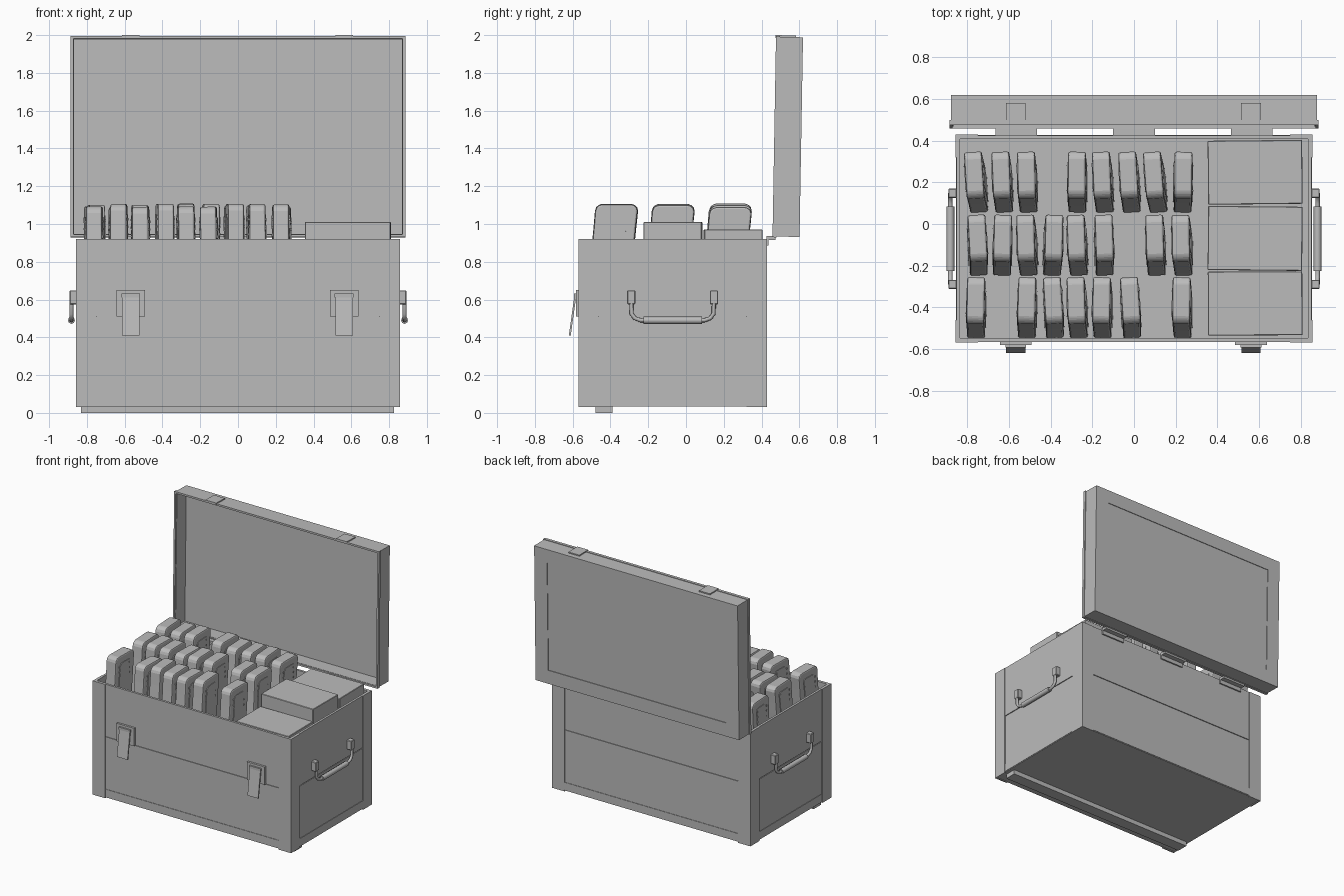
import bpy, bmesh, math, random
from mathutils import Matrix, Vector

if "Cube" in bpy.data.objects:
    bpy.data.objects.remove(bpy.data.objects["Cube"])

random.seed(4)
grey = bpy.data.materials.new("plain grey")
grey.diffuse_color = (0.5, 0.5, 0.5, 1)
grey.use_nodes = True
grey.node_tree.nodes["Principled BSDF"].inputs["Base Color"].default_value = grey.diffuse_color


def finish(name, bm, bevel=0, segs=1):
    bmesh.ops.recalc_face_normals(bm, faces=bm.faces)
    me = bpy.data.meshes.new(name)
    bm.to_mesh(me)
    bm.free()
    me.materials.append(grey)
    ob = bpy.data.objects.new(name, me)
    bpy.context.collection.objects.link(ob)
    if bevel:
        m = ob.modifiers.new("bevel", 'BEVEL')
        m.width, m.segments, m.limit_method = bevel, segs, 'ANGLE'
    return ob


def add_box(bm, x, y, z, mat=None):
    c = Vector(((x[0] + x[1]) / 2, (y[0] + y[1]) / 2, (z[0] + z[1]) / 2))
    s = Matrix.Diagonal((x[1] - x[0], y[1] - y[0], z[1] - z[0], 1))
    m = Matrix.Translation(c) @ s
    bmesh.ops.create_cube(bm, size=1, matrix=mat @ m if mat else m)


def box(name, x, y, z, bevel=0, mat=None):
    bm = bmesh.new()
    add_box(bm, x, y, z, mat)
    return finish(name, bm, bevel)


def rod(name, pts, r, sides=10):
    cu = bpy.data.curves.new(name, 'CURVE')
    cu.dimensions = '3D'
    cu.bevel_depth, cu.bevel_resolution, cu.use_fill_caps = r, 2, True
    sp = cu.splines.new('POLY')
    sp.points.add(len(pts) - 1)
    for p, co in zip(sp.points, pts):
        p.co = (*co, 1)
    cu.materials.append(grey)
    ob = bpy.data.objects.new(name, cu)
    bpy.context.collection.objects.link(ob)
    return ob


X, Y0, Y1 = 0.858, -0.57, 0.43
DECK = 0.45

# crate walls, made of two planks per side, plus floor and inner deck
G = 0.006
for name, z0, z1, g in (("lower_planks", 0.10, 0.508, G), ("upper_planks", 0.514, 0.92, G * 0.7),
                        ("bottom_rail", 0.04, 0.10, G * 0.4), ("plank_seam", 0.506, 0.516, 0.011)):
    bm = bmesh.new()
    for s in (-1, 1):
        xs = sorted((s * (X - g), s * (X - 0.022)))
        add_box(bm, xs, (Y0 + g, Y1 - g), (z0, z1))
    add_box(bm, (-X + .022, X - .022), (Y0 + g, Y0 + 0.022), (z0, z1))
    add_box(bm, (-X + .022, X - .022), (Y1 - 0.022, Y1 - g), (z0, z1))
    finish(name, bm)
box("crate_floor", (-X + .006, X - .006), (Y0 + .006, Y1 - .006), (0.035, 0.06))
box("inner_deck", (-X + .02, X - .02), (Y0 + .02, Y1 - .02), (DECK - .02, DECK))
box("front_skid", (-0.83, 0.825), (-0.48, -0.39), (0, 0.04))

# corner posts, L-shaped
bm = bmesh.new()
for sx in (-1, 1):
    for y, d in ((Y0, 1), (Y1, -1)):
        xs = sorted((sx * X, sx * 0.75))
        add_box(bm, xs, sorted((y, y + d * 0.012)), (0.03, 0.92))
        xs = sorted((sx * X, sx * (X - 0.012)))
        add_box(bm, xs, sorted((y + d * 0.012, y + d * 0.11)), (0.03, 0.92))
finish("corner_posts", bm)

# lid standing open, tilted slightly back
tilt = Matrix.Translation((0, 0.458, 0.93)) @ Matrix.Rotation(math.radians(-1.0), 4, 'X')
H = 1.065
bm = bmesh.new()
add_box(bm, (-.88, .88), (0.125, 0.138), (0.004, H - .004), tilt)
for s in (-1, 1):
    add_box(bm, sorted((s * .88, s * .868)), (0.01, 0.125), (0.004, H - .004), tilt)
add_box(bm, (-.868, .868), (0.01, 0.125), (0.004, 0.016), tilt)
add_box(bm, (-.868, .868), (0.01, 0.125), (H - .016, H - .004), tilt)
finish("lid", bm)

# lid rim band around the opening and raised border on the lid's back
bm = bmesh.new()
for s in (-1, 1):
    add_box(bm, sorted((s * .886, s * .872)), (0, 0.022), (0, H), tilt)
    add_box(bm, sorted((s * .88, s * .77)), (0.138, 0.143), (0.004, H - .004), tilt)
for z0, z1, w0, w1 in ((0, .014, 0, .11), (H - .014, H, H - .11, H - .004)):
    add_box(bm, (-.872, .872), (0, 0.022), (z0, z1), tilt)
    add_box(bm, (-.77, .77), (0.138, 0.143), (max(w0, .004), w1), tilt)
finish("lid_borders", bm)

# hinges between lid and crate
for i, x in enumerate((-0.565, 0, 0.565)):
    box("hinge_%d" % i, (x - .1, x + .1), (0.425, 0.475), (0.915, 0.937))
    box("hinge_leaf_%d" % i, (x - .1, x + .1), (0.425, 0.437), (0.885, 0.92))

# latches: catch plate on the lid, plate and hanging tab on the crate
for side, x in (("left", -0.568), ("right", 0.562)):
    box(side + "_lid_catch", (x - .047, x + .047), (-.002, 0.105), (H - .01, H + .005), 0, tilt)
    box(side + "_latch_plate", (x - .076, x + .076), (-0.582, -0.56), (0.51, 0.65))
    swing = Matrix.Translation((x, -0.585, 0.625)) @ Matrix.Rotation(math.radians(-8), 4, 'X')
    box(side + "_latch_tab", (-.046, .046), (-.005, .005), (-.218, 0), 0, swing)
    box(side + "_latch_pivot", (x - .05, x + .05), (-0.594, -0.58), (0.612, 0.632))

# side carrying handles
for side, s in (("left", -1), ("right", 1)):
    for i, y in enumerate((-0.29, 0.148)):
        box("%s_handle_bracket_%d" % (side, i), sorted((s * .85, s * .892)),
            (y - .022, y + .022), (0.575, 0.648), 0.004)
    h = s * 0.882
    rod(side + "_handle_bail", [(h, -.29, .60), (h, -.288, .525), (h, -.272, .502), (h, -.24, .49),
                                (h, .098, .49), (h, .13, .502), (h, .146, .525), (h, .148, .60)], 0.011)
    rod(side + "_handle_grip", [(h, -.225, .49), (h, .085, .49)], 0.019)

# stacked cartons at the right
for name, y0, y1, top, a in (("front_carton", -.535, -.228, .915, .3), ("middle_carton", -.223, .085, 1.01, -.6),
                             ("back_carton", .095, .402, .97, .6)):
    turn = Matrix.Translation((.582, (y0 + y1) / 2, 0)) @ Matrix.Rotation(math.radians(a), 4, 'Z')
    d = (y1 - y0) / 2
    box(name, (-.227, .227), (-d, d), (DECK, top), 0.003, turn)


# curved upright case: side profile extruded in x
def add_profile(bm, half, front, back, top, round_r):
    def off(z):
        return -0.07 * max(0, (1.10 - z) / 0.65) ** 1.2
    zs = [DECK + (top - round_r - DECK) * i / 7 for i in range(8)]
    pts = [(front + off(z), z) for z in zs]
    for cx, a0 in ((front + round_r, 180), (back - round_r, 90)):
        for k in range(1 if cx < 0 else 0, 4):
            a = math.radians(a0 - 30 * k)
            pts.append((cx + round_r * math.cos(a), top - round_r + round_r * math.sin(a)))
    pts += [(back + off(z), z) for z in reversed(zs[:-1])]
    f = bm.faces.new([bm.verts.new((-half, y, z)) for y, z in pts])
    r = bmesh.ops.extrude_face_region(bm, geom=[f])
    bmesh.ops.translate(bm, vec=(2 * half, 0, 0),
                        verts=[v for v in r["geom"] if isinstance(v, bmesh.types.BMVert)])


# rows of cases with small random turns, some slots empty
slots = (-.755, -.63, -.51, -.39, -.27, -.147, -.02, .105, .235)
rows = (("front", -.368, (1, 7)), ("middle", -.068, (6,)), ("back", .235, (3,)))
for row, y, empty in rows:
    for i, x in enumerate(slots):
        if i in empty:
            continue
        bm = bmesh.new()
        add_profile(bm, 0.043, -0.11, 0.112, 1.10, 0.035)
        body = finish("%s_case_%d" % (row, i), bm, 0.01, 2)
        bm = bmesh.new()
        add_profile(bm, 0.047, -0.06, 0.06, 1.045, 0.02)
        # small studs on the flanks
        for yy in (-.075, .045):
            for zz in (.94, .98, 1.02):
                add_box(bm, (-.049, .049), (yy - .003, yy + .003), (zz - .006, zz + .006))
        rib = finish("%s_case_rib_%d" % (row, i), bm)
        m = (Matrix.Translation((x, y, random.uniform(-.012, .008)))
             @ Matrix.Rotation(math.radians(random.uniform(-2, 5)), 4, 'Z')
             @ Matrix.Translation((0, 0, DECK))
             @ Matrix.Rotation(math.radians(random.uniform(-1.2, 0.6)), 4, 'Y')
             @ Matrix.Translation((0, 0, -DECK)))
        body.matrix_world = m
        rib.matrix_world = m
